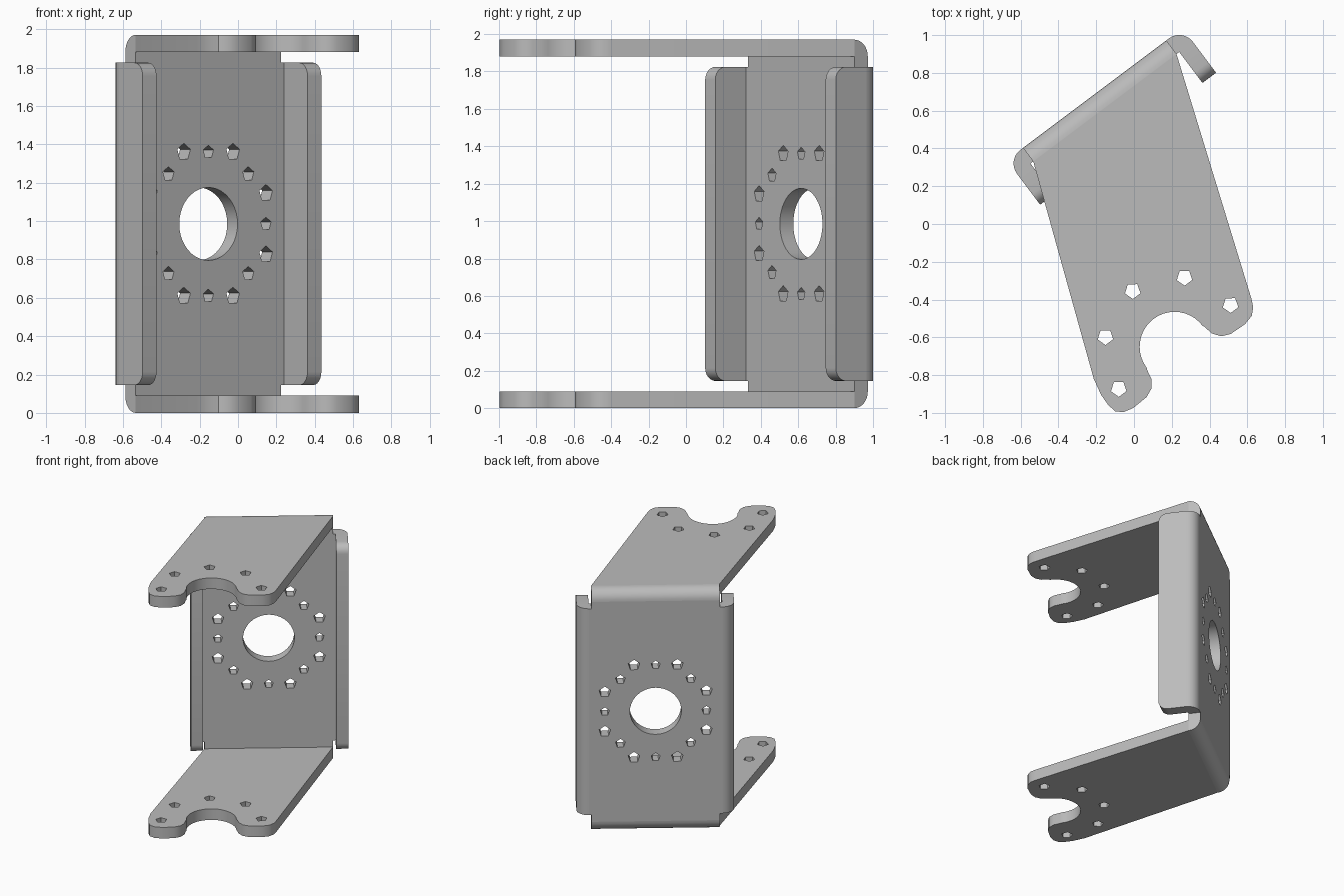
import bpy, bmesh
from math import cos, sin, pi, radians
from mathutils import Matrix

if "Cube" in bpy.data.objects:
    bpy.data.objects.remove(bpy.data.objects["Cube"], do_unlink=True)

metal = bpy.data.materials.new("grey metal")
metal.use_nodes = True
GREY = (0.5, 0.5, 0.5, 1)
metal.diffuse_color = GREY
metal.node_tree.nodes["Principled BSDF"].inputs["Base Color"].default_value = GREY

H = 1.97                 # overall height
T = 0.09                 # sheet thickness
MID = 0.246              # wall centre along its width
BACK = 0.675             # outer face of the wall
INNER = BACK - T
TURN = Matrix.Rotation(radians(36.87), 4, 'Z')
# Drawing planes: flat (across, out), upright (across, up), side (out, up)
FLAT = Matrix.Identity(4)
UPRIGHT = Matrix.Rotation(pi / 2, 4, 'X')
SIDE = Matrix(((0, 0, 1, 0), (1, 0, 0, 0), (0, 1, 0, 0), (0, 0, 0, 1)))


def arc(cx, cy, r, start, end, n):
    steps = [radians(start + (end - start) * i / n) for i in range(n + 1)]
    return [(cx + r * cos(a), cy + r * sin(a)) for a in steps]


def hole(cx, cy, r, n=5, start=90):
    return arc(cx, cy, r, start, start + 360, n)[:-1]


def plate(name, loops, depth, plane, offset):
    """Sheet from an outline and its holes, thickened about the drawing plane."""
    curve = bpy.data.curves.new(name, 'CURVE')
    curve.dimensions = '2D'
    curve.fill_mode = 'BOTH'
    curve.extrude = depth / 2
    for pts in loops:
        spline = curve.splines.new('POLY')
        spline.points.add(len(pts) - 1)
        for p, (a, b) in zip(spline.points, pts):
            p.co = (a, b, 0, 1)
        spline.use_cyclic_u = True
    ob = bpy.data.objects.new(name, curve)
    bpy.context.collection.objects.link(ob)
    ob.matrix_world = TURN @ Matrix.Translation(offset) @ plane
    bpy.ops.object.select_all(action='DESELECT')
    ob.select_set(True)
    bpy.context.view_layer.objects.active = ob
    bpy.ops.object.convert(target='MESH')
    ob = bpy.context.object
    bm = bmesh.new()
    bm.from_mesh(ob.data)
    bmesh.ops.remove_doubles(bm, verts=bm.verts, dist=0.0005)
    bmesh.ops.recalc_face_normals(bm, faces=bm.faces)
    bm.to_mesh(ob.data)
    bm.free()
    ob.data.materials.clear()
    ob.data.materials.append(metal)
    bpy.ops.object.shade_smooth_by_angle(angle=radians(32))
    return ob


# Back wall with a centre bore and a ring of small holes
half, neck, low = 0.492, 0.474, 0.145
quarter = [(neck, H / 2 - T), (neck, H / 2 - low), (half, H / 2 - low)]
right = quarter + [(a, -b) for a, b in reversed(quarter)]
outline = right + [(-a, b) for a, b in reversed(right)]
ring = {(0, 0.375, 0.035), (0.375, 0, 0.035), (0.26, 0.26, 0.038),
        (0.16, 0.375, 0.045), (0.375, 0.16, 0.045)}
spots = {(sx * a, sz * b, r) for a, b, r in ring for sx in (1, -1) for sz in (1, -1)}
wall_loops = [outline, hole(0, 0, 0.19, 40)] + [hole(*s) for s in sorted(spots)]
plate("back_wall", wall_loops, T, UPRIGHT, (MID, BACK - T / 2, H / 2))

# Slanted arms with a round notch between two lobes
CX, CY = -0.218, -0.649
lobe = [(0.19, -0.66), (0.2, -0.71), (0.23, -0.752), (0.278, -0.773),
        (0.37, -0.777), (0.425, -0.763), (0.458, -0.732)]
arm = [(0.72, INNER), (CX + 0.476, -0.695)]
arm += [(CX + a, b) for a, b in reversed(lobe)]
arm += arc(CX, CY, 0.185, 0, 180, 20)
arm += [(CX - a, b) for a, b in lobe]
arm += [(CX - 0.466, -0.68), (CX - 0.464, -0.62), (CX - 0.445, -0.53), (-0.228, INNER)]
bolts = [hole(*p, 0.043) for p in arc(CX, CY, 0.37, 0, 180, 4)]
bend_pie = [(0, 0)] + arc(0, 0, T, 0, 90, 8)
for name, z, flip in (("bottom", T / 2, -1), ("top", H - T / 2, 1)):
    plate(name + "_arm", [arm] + bolts, T, FLAT, (0, 0, z))
    pie = [(a, b * flip) for a, b in bend_pie]
    plate(name + "_bend", [pie], 2 * neck, SIDE, (MID, INNER, z - flip * T / 2))

# Side flanges with rounded free corners, folded off the wall
tip, r = 0.38, 0.07
flange = [(INNER, low), (INNER, H - low)]
flange += arc(tip + r, H - low - r, r, 90, 180, 6)
flange += arc(tip + r, low + r, r, 180, 270, 6)
for name, side in (("left", 1), ("right", -1)):
    edge = MID + side * half
    plate(name + "_flange", [flange], T, SIDE, (edge + side * T / 2, 0, 0))
    pie = [(a * side, b) for a, b in bend_pie]
    plate(name + "_flange_bend", [pie], H - 2 * low, FLAT, (edge, INNER, H / 2))
